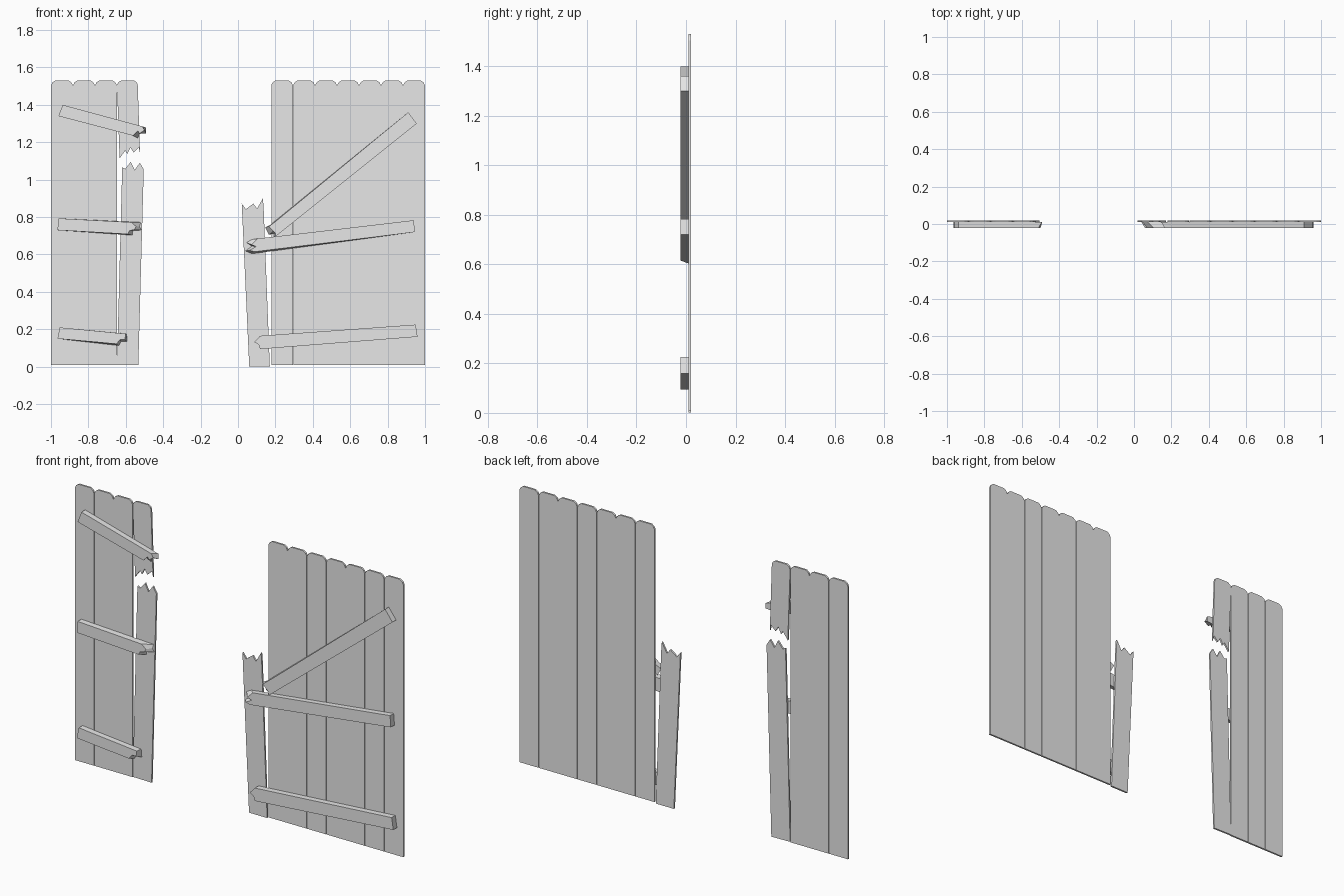
import bpy, bmesh

grey = bpy.data.materials.new("weathered grey wood")
grey.diffuse_color = (0.8, 0.8, 0.8, 1)

BOARD_Y = (0.010, 0.020)
BRACE_Y = (-0.022, 0.010)
W = 0.1176
TOP, BOTTOM = 1.53, 0.008


def loft(name, front, back, ys):
    """Solid between a front and a back outline (same number of x, z points)."""
    bm = bmesh.new()
    f = [bm.verts.new((x, ys[0], z)) for x, z in front]
    b = [bm.verts.new((x, ys[1], z)) for x, z in back]
    bm.faces.new(f)
    bm.faces.new(b[::-1])
    n = len(f)
    for i in range(n):
        j = (i + 1) % n
        bm.faces.new((f[j], f[i], b[i], b[j]))
    bmesh.ops.recalc_face_normals(bm, faces=bm.faces)
    mesh = bpy.data.meshes.new(name)
    bm.to_mesh(mesh)
    bm.free()
    mesh.materials.append(grey)
    ob = bpy.data.objects.new(name, mesh)
    bpy.context.collection.objects.link(ob)


def board(name, outline):
    loft(name, outline, outline, BOARD_Y)


def picket(name, x0):
    """Whole board with clipped top corners."""
    a, b = x0 + 0.001, x0 + W - 0.001
    board(name, [(a, BOTTOM), (b, BOTTOM), (b, TOP - 0.025), (b - 0.007, TOP - 0.010),
                 (b - 0.022, TOP), (a + 0.022, TOP), (a + 0.007, TOP - 0.010), (a, TOP - 0.025)])


def brace(name, sound_end, front_end, back_end):
    """Batten: two sound corners, then a splintered end that differs front to back."""
    loft(name, sound_end + front_end, sound_end + back_end, BRACE_Y)


# Whole boards of both gate leaves
for i in range(3):
    picket(f"left_board_{i + 1}", -1 + i * W)
for i in range(7):
    picket(f"right_board_{i + 1}", 1 - (i + 1) * W)

# Snapped boards
board("left_snapped_board_top", [
    (-0.633, 1.114), (-0.603, 1.155), (-0.592, 1.138), (-0.575, 1.172), (-0.558, 1.145),
    (-0.530, 1.172), (-0.524, 1.140), (-0.536, 1.505), (-0.541, 1.520), (-0.555, 1.530),
    (-0.625, 1.530), (-0.641, 1.520), (-0.647, 1.505)])
board("left_snapped_board_bottom", [
    (-0.647, 0.010), (-0.533, 0.008), (-0.504, 1.055), (-0.525, 1.090), (-0.552, 1.052),
    (-0.573, 1.095), (-0.603, 1.058), (-0.619, 1.066)])
board("right_snapped_board", [
    (0.060, 0.002), (0.170, 0.002), (0.137, 0.850), (0.133, 0.900), (0.102, 0.845),
    (0.082, 0.872), (0.042, 0.842), (0.020, 0.872)])

# Left battens
brace("left_top_batten", [(-0.937, 1.400), (-0.960, 1.340)],
      [(-0.560, 1.235), (-0.535, 1.262), (-0.527, 1.245), (-0.500, 1.265), (-0.512, 1.285)],
      [(-0.563, 1.236), (-0.535, 1.222), (-0.527, 1.245), (-0.491, 1.248), (-0.492, 1.278)])
brace("left_middle_batten", [(-0.960, 0.793), (-0.965, 0.730)],
      [(-0.590, 0.709), (-0.580, 0.728), (-0.555, 0.732), (-0.545, 0.750), (-0.570, 0.772)],
      [(-0.565, 0.703), (-0.562, 0.728), (-0.517, 0.730), (-0.527, 0.750), (-0.520, 0.772)])
brace("left_bottom_batten", [(-0.953, 0.210), (-0.965, 0.150)],
      [(-0.650, 0.122), (-0.630, 0.146), (-0.605, 0.145), (-0.600, 0.176)],
      [(-0.637, 0.113), (-0.626, 0.134), (-0.592, 0.134), (-0.596, 0.176)])

# Right battens
brace("right_diagonal_batten", [(0.955, 1.300), (0.910, 1.360)],
      [(0.205, 0.780), (0.165, 0.750), (0.190, 0.725), (0.200, 0.715), (0.200, 0.695)],
      [(0.172, 0.758), (0.145, 0.745), (0.165, 0.705), (0.195, 0.722), (0.192, 0.693)])
brace("right_middle_batten", [(0.945, 0.720), (0.940, 0.783)],
      [(0.105, 0.685), (0.072, 0.652), (0.098, 0.642), (0.060, 0.622), (0.090, 0.615)],
      [(0.075, 0.680), (0.045, 0.664), (0.075, 0.645), (0.040, 0.619), (0.075, 0.604)])
brace("right_bottom_batten", [(0.960, 0.160), (0.950, 0.225)],
      [(0.118, 0.165), (0.087, 0.132), (0.110, 0.118), (0.118, 0.094)],
      [(0.118, 0.165), (0.092, 0.132), (0.112, 0.118), (0.118, 0.094)])
